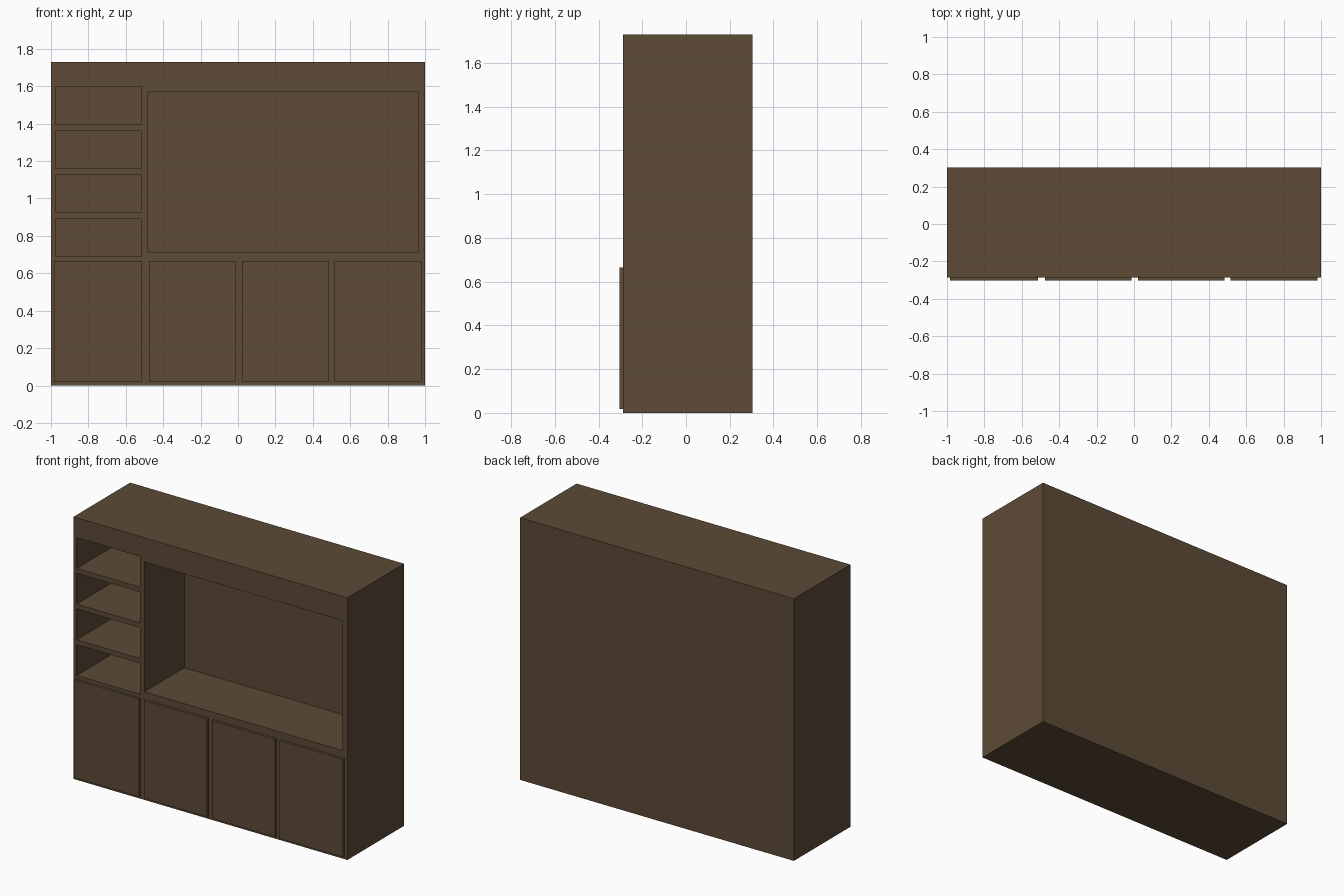
import bpy, bmesh
from mathutils import Vector

if "Cube" in bpy.data.objects:
    bpy.data.objects.remove(bpy.data.objects["Cube"])

wood = bpy.data.materials.new("dark_brown_wood")
wood.diffuse_color = (0.109, 0.069, 0.037, 1)
wood.use_nodes = True
wood.node_tree.nodes["Principled BSDF"].inputs["Base Color"].default_value = wood.diffuse_color

FRONT, BACK, TOP = -0.287, 0.303, 1.73
NICHE_BACK = 0.13


def boxes(name, extents):
    """One object made of boxes given as (x0, x1, y0, y1, z0, z1)."""
    bm = bmesh.new()
    for x0, x1, y0, y1, z0, z1 in extents:
        verts = bmesh.ops.create_cube(bm, size=1)["verts"]
        bmesh.ops.scale(bm, verts=verts, vec=(x1 - x0, y1 - y0, z1 - z0))
        bmesh.ops.translate(bm, verts=verts,
                            vec=Vector((x0 + x1, y0 + y1, z0 + z1)) / 2)
    mesh = bpy.data.meshes.new(name)
    bm.to_mesh(mesh)
    bm.free()
    mesh.materials.append(wood)
    obj = bpy.data.objects.new(name, mesh)
    bpy.context.collection.objects.link(obj)
    return obj


# Cabinet carcass
carcass = boxes("cabinet_carcass", [(-1, 1, FRONT, BACK, 0, TOP)])

# Openings: four cubbies on the left and the large niche
openings = [(-0.977, -0.515, FRONT - 0.1, NICHE_BACK,
             0.689 + i * 0.2355, 0.892 + i * 0.2355) for i in range(4)]
openings.append((-0.483, 0.964, FRONT - 0.1, NICHE_BACK, 0.713, 1.57))
cutter = boxes("opening_cutter", openings)
cutter.hide_render = True
cutter.hide_viewport = False
cutter.display_type = 'WIRE'

mod = carcass.modifiers.new("openings", 'BOOLEAN')
mod.operation = 'DIFFERENCE'
mod.solver = 'EXACT'
mod.object = cutter

# Apply the cut, then drop the cutter
bpy.context.view_layer.objects.active = carcass
carcass.select_set(True)
bpy.ops.object.modifier_apply(modifier=mod.name)
bpy.data.objects.remove(cutter)

# Lower cabinet doors, standing proud of the front
for i, (x0, x1) in enumerate([(-0.983, -0.512), (-0.476, -0.013),
                              (0.021, 0.483), (0.517, 0.98)]):
    boxes(f"cabinet_door_{i + 1}", [(x0, x1, -0.303, FRONT, 0.018, 0.665)])
